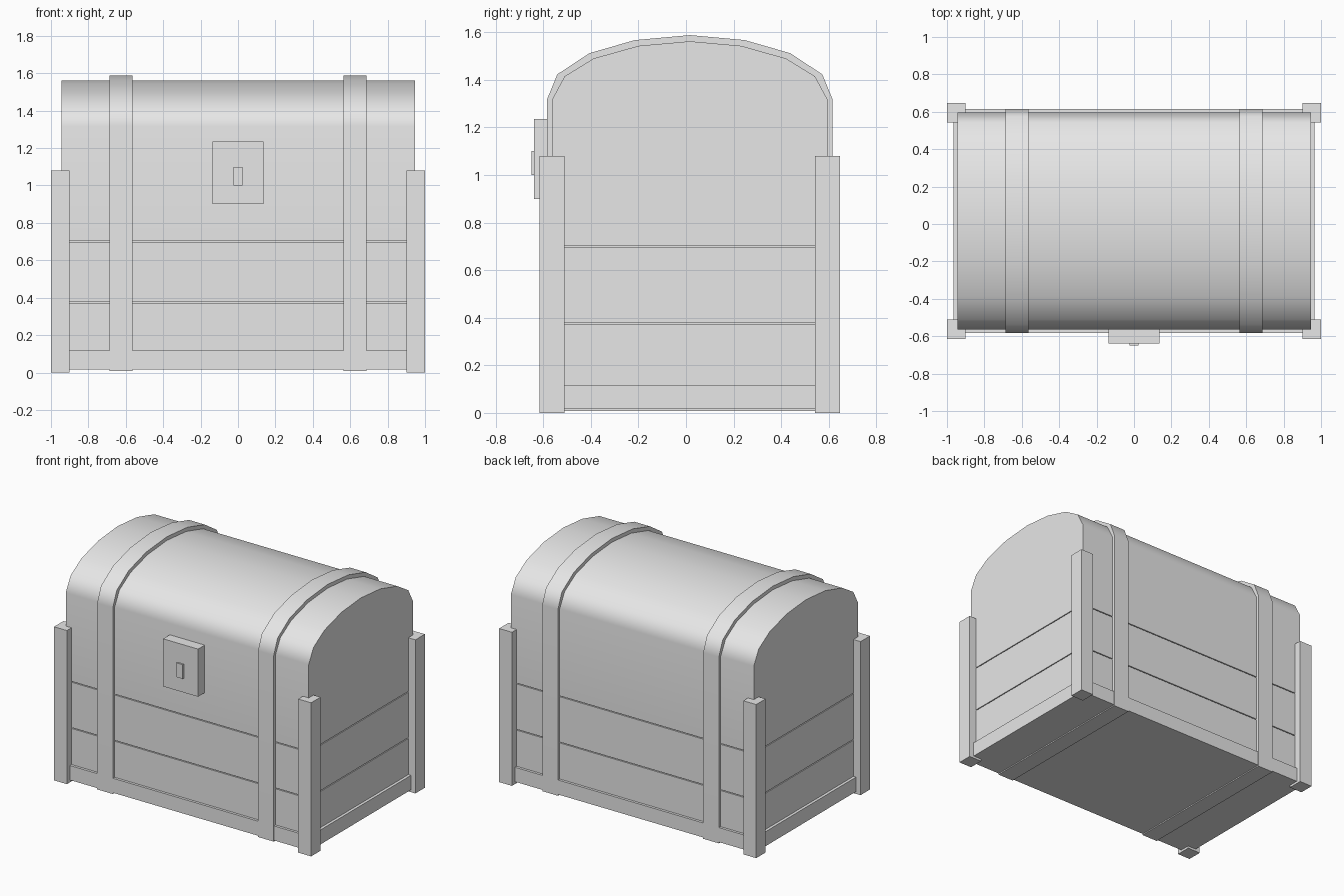
import bpy
import bmesh
import math

cube = bpy.data.objects.get("Cube")
if cube:
    bpy.data.objects.remove(cube, do_unlink=True)

MID_Y = 0.016  # chest body sits slightly back because the lock projects forward

grey = bpy.data.materials.new("plain_grey")
grey.use_nodes = True
grey.diffuse_color = (0.8, 0.8, 0.8, 1)
grey.node_tree.nodes["Principled BSDF"].inputs["Base Color"].default_value = (0.8, 0.8, 0.8, 1)


def finish(name, bm):
    bmesh.ops.recalc_face_normals(bm, faces=bm.faces)
    mesh = bpy.data.meshes.new(name)
    bm.to_mesh(mesh)
    bm.free()
    mesh.materials.append(grey)
    obj = bpy.data.objects.new(name, mesh)
    bpy.context.collection.objects.link(obj)
    return obj


def box(name, x, y, z):
    bm = bmesh.new()
    bmesh.ops.create_cube(bm, size=1)
    for v in bm.verts:
        for axis, (low, high) in enumerate((x, y, z)):
            v.co[axis] = low if v.co[axis] < 0 else high
    return finish(name, bm)


def arched_slab(name, x, bottom, arch):
    """Extrude an arched cross-section along x; arch is its back half, side to crown."""
    half = [(arch[0][0], bottom)] + arch
    outline = half + [(-y, z) for y, z in reversed(half[:-1])]
    bm = bmesh.new()
    face = bm.faces.new([bm.verts.new((x[0], MID_Y + y, z)) for y, z in outline])
    extruded = bmesh.ops.extrude_face_region(bm, geom=[face])["geom"]
    verts = [g for g in extruded if isinstance(g, bmesh.types.BMVert)]
    bmesh.ops.translate(bm, verts=verts, vec=(x[1] - x[0], 0, 0))
    obj = finish(name, bm)
    bpy.ops.object.select_all(action="DESELECT")
    obj.select_set(True)
    bpy.context.view_layer.objects.active = obj
    bpy.ops.object.shade_smooth_by_angle(angle=math.radians(38))
    weighted = obj.modifiers.new("flat_walls", "WEIGHTED_NORMAL")
    weighted.keep_sharp = True
    return obj


def centred(half):
    return (MID_Y - half, MID_Y + half)


# Upper body and rounded lid
lid_arch = [(0.58, 1.315), (0.526, 1.415), (0.404, 1.49), (0.215, 1.543), (0, 1.562)]
arched_slab("lid_and_upper_body", (-0.945, 0.945), 0.703, lid_arch)

# Lower planks with thin seams over a recessed core
box("lower_plank", (-0.945, 0.945), centred(0.58), (0.018, 0.372))
box("middle_plank", (-0.945, 0.945), centred(0.58), (0.378, 0.697))
box("inner_core", (-0.935, 0.935), centred(0.57), (0.1, 0.9))

# Trim around the foot
box("base_trim", (-0.965, 0.965), centred(0.598), (0.016, 0.118))

# Straps and corner posts, mirrored left and right
strap_arch = [(0.6, 1.318), (0.557, 1.423), (0.422, 1.512), (0.231, 1.567), (0, 1.588)]
for side, s in (("left", 1), ("right", -1)):
    arched_slab(side + "_strap", sorted((s * 0.565, s * 0.687)), 0.008, strap_arch)
    for end, e in (("front", -1), ("back", 1)):
        y = sorted((MID_Y + e * 0.527, MID_Y + e * 0.632))
        box(f"{end}_{side}_post", sorted((s * 0.9, s)), y, (0, 1.08))

# Lock
box("lock_plate", (-0.136, 0.136), (-0.638, -0.55), (0.9, 1.235))
box("keyhole_tab", (-0.025, 0.025), (-0.65, -0.63), (1.0, 1.1))
